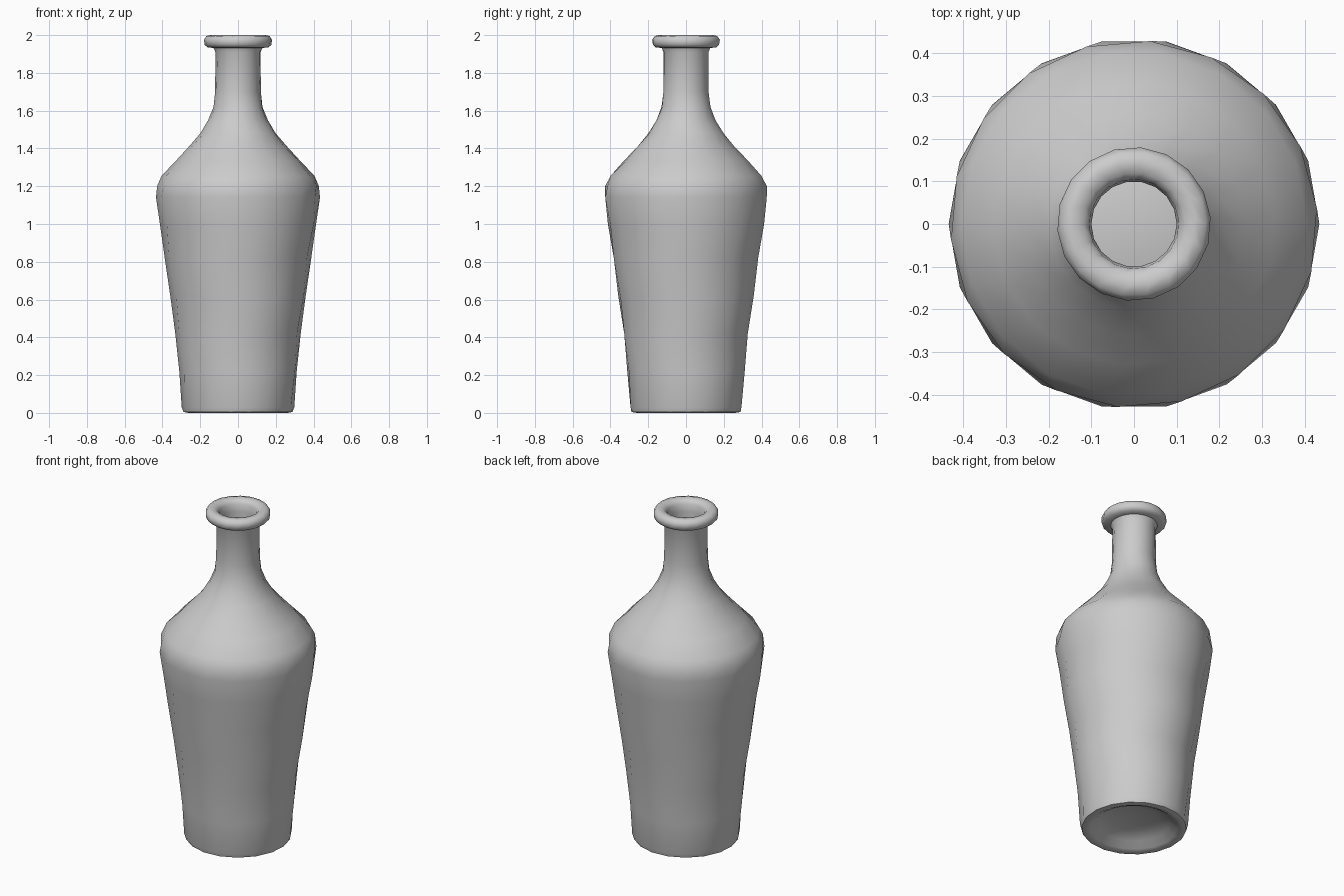
import bpy, bmesh, math

if "Cube" in bpy.data.objects:
    bpy.data.objects.remove(bpy.data.objects["Cube"])

SIDES = 18

# Lathe profile (radius, height): punt, outer wall, lip, then inner wall
profile = [
    (0.0, 0.07), (0.13, 0.065), (0.20, 0.04), (0.24, 0.01), (0.265, 0.0),
    (0.29, 0.005), (0.298, 0.03), (0.312, 0.22), (0.332, 0.42), (0.36, 0.62),
    (0.388, 0.82), (0.415, 1.0), (0.434, 1.14), (0.43, 1.20), (0.405, 1.255),
    (0.33, 1.335), (0.26, 1.41), (0.20, 1.48), (0.158, 1.55), (0.13, 1.62),
    (0.121, 1.70), (0.12, 1.91), (0.13, 1.932), (0.162, 1.935), (0.178, 1.95),
    (0.180, 1.975), (0.168, 1.995), (0.145, 2.0), (0.12, 1.995), (0.105, 1.975),
    (0.10, 1.93), (0.104, 1.70), (0.115, 1.62), (0.183, 1.48), (0.315, 1.325),
    (0.41, 1.20), (0.415, 1.14), (0.37, 0.82), (0.314, 0.42), (0.28, 0.06),
    (0.24, 0.045), (0.14, 0.085), (0.0, 0.09),
]


def lathe(name, points, sides):
    bm = bmesh.new()
    rings = []
    for i, (r, z) in enumerate(points):
        if r == 0:
            rings.append([bm.verts.new((0, 0, z))] * sides)
            continue
        turn = 0.5 * math.pi / sides * (i % 2)
        rings.append([bm.verts.new((r * math.cos(a), r * math.sin(a), z))
                      for a in (turn + 2 * math.pi * k / sides for k in range(sides))])
    for low, high in zip(rings, rings[1:]):
        for k in range(sides):
            n = (k + 1) % sides
            corners = list(dict.fromkeys([low[k], low[n], high[n], high[k]]))
            bm.faces.new(corners)
    bmesh.ops.recalc_face_normals(bm, faces=bm.faces)
    mesh = bpy.data.meshes.new(name)
    bm.to_mesh(mesh)
    bm.free()
    obj = bpy.data.objects.new(name, mesh)
    bpy.context.collection.objects.link(obj)
    return obj


# Bottle
bottle = lathe("bottle", profile, SIDES)
bpy.context.view_layer.objects.active = bottle
bottle.select_set(True)
bpy.ops.object.shade_smooth_by_angle(angle=math.radians(60))
